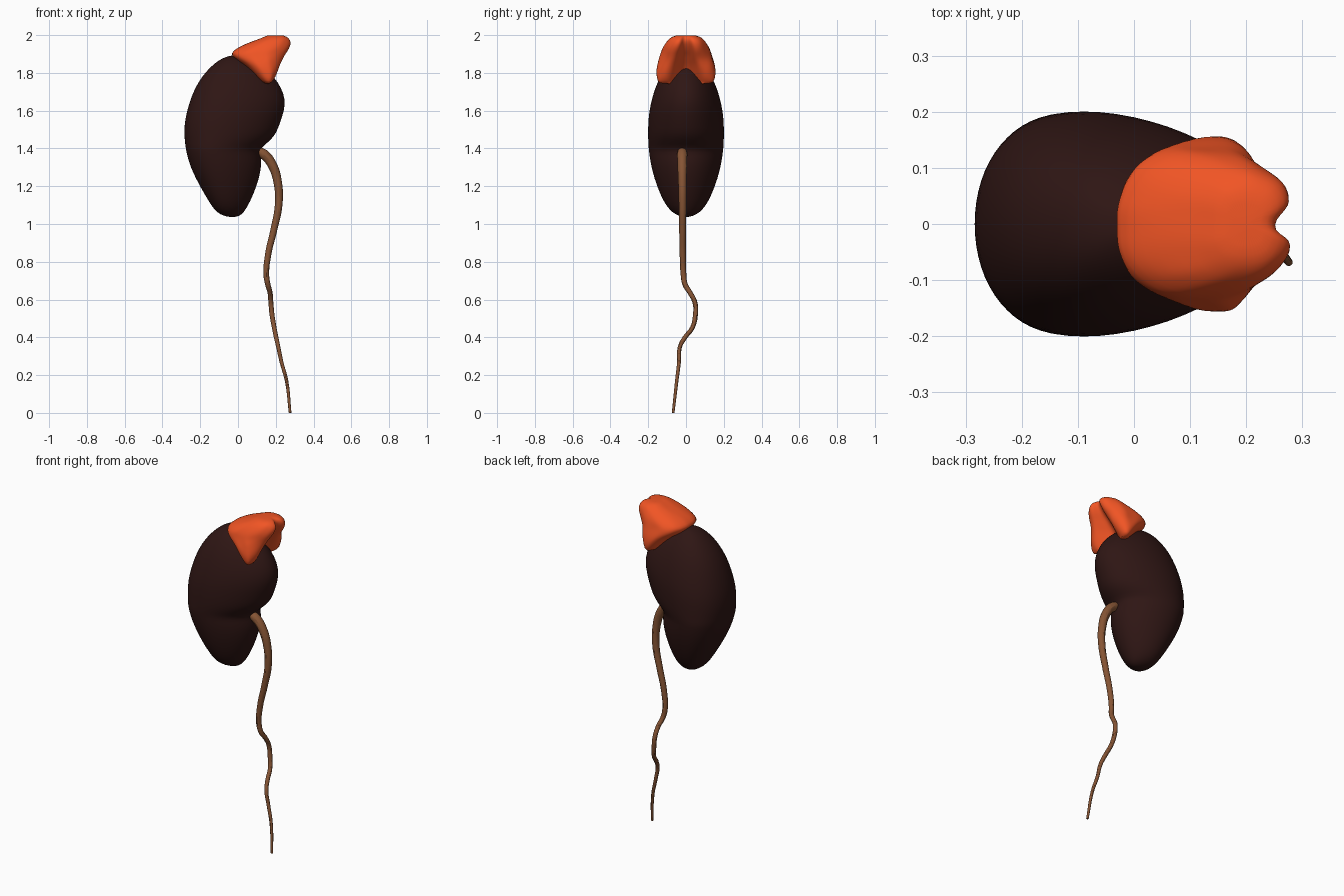
import bpy, bmesh
from math import cos, sin, pi, exp, copysign
from mathutils import Vector, noise

if "Cube" in bpy.data.objects:
    bpy.data.objects.remove(bpy.data.objects["Cube"])


def finish(ob, name, color):
    ob.name = name
    mat = bpy.data.materials.new(name + "_colour")
    mat.diffuse_color = (*color, 1)
    mat.use_nodes = True
    mat.node_tree.nodes["Principled BSDF"].inputs["Base Color"].default_value = mat.diffuse_color
    ob.data.materials.append(mat)


def loft(name, rings, color, levels):
    """Skin a stack of rings, close both ends with a fan, and smooth."""
    bm = bmesh.new()
    loops = [[bm.verts.new(p) for p in ring] for ring in rings]
    n = len(loops[0])
    for a, b in zip(loops, loops[1:]):
        for i in range(n):
            j = (i + 1) % n
            bm.faces.new((a[i], a[j], b[j], b[i]))
    for loop in (loops[0], loops[-1]):
        mid = sum((v.co for v in loop), Vector()) / n
        pole = bm.verts.new(mid)
        for i in range(n):
            bm.faces.new((loop[i], loop[(i + 1) % n], pole))
    bmesh.ops.recalc_face_normals(bm, faces=bm.faces[:])
    for f in bm.faces:
        f.smooth = True
    me = bpy.data.meshes.new(name)
    bm.to_mesh(me)
    bm.free()
    ob = bpy.data.objects.new(name, me)
    bpy.context.collection.objects.link(ob)
    sub = ob.modifiers.new("smooth", 'SUBSURF')
    sub.levels = sub.render_levels = levels
    finish(ob, name, color)
    return ob


# Kidney: egg-shaped slices (z, left x, right x, half depth)
kidney = [
    (1.038, -.055, -.005, .022), (1.05, -.095, .02, .055), (1.075, -.125, .04, .088),
    (1.12, -.155, .066, .12), (1.20, -.202, .10, .155), (1.28, -.243, .122, .179),
    (1.34, -.264, .126, .191), (1.38, -.273, .117, .196), (1.405, -.278, .126, .199),
    (1.44, -.282, .17, .201), (1.48, -.286, .205, .202), (1.54, -.283, .226, .201),
    (1.60, -.270, .247, .195), (1.66, -.252, .252, .182), (1.72, -.228, .232, .164),
    (1.78, -.192, .192, .138), (1.83, -.148, .14, .106), (1.865, -.105, .075, .073),
    (1.885, -.065, .02, .04), (1.891, -.04, -.005, .018)]
rings = []
for z, xl, xr, d in kidney:
    c, a = (xl + xr) / 2, (xr - xl) / 2
    ts = [2 * pi * i / 32 for i in range(32)]
    rings.append([(c + a * (cos(t) - .2 * sin(t) ** 2), d * sin(t), z) for t in ts])
loft("kidney", rings, (.028, .008, .007), 1)

# Adrenal gland: slices notched on the +x side (z, left, right, half depth, notch x, notch width)
gland = [
    (1.742, .14, .19, .135, .10, .08), (1.755, .115, .212, .15, .10, .075),
    (1.80, .075, .228, .158, .12, .06), (1.84, .03, .238, .154, .14, .048),
    (1.87, -.015, .25, .146, .165, .04), (1.895, -.036, .262, .138, .185, .034),
    (1.915, -.03, .276, .132, .205, .03), (1.94, .01, .285, .12, .225, .025),
    (1.965, .07, .285, .103, .245, .02), (1.985, .125, .275, .085, .25, .02),
    (1.999, .15, .25, .06, .24, .02)]
rings = []
for z, xl, xr, d, nx, nw in gland:
    c, a = (xl + xr) / 2, (xr - xl) / 2
    ring = []
    for i in range(48):
        t = 2 * pi * (i + .5) / 48
        x = c + a * copysign(abs(cos(t)) ** .85, cos(t))
        y = d * copysign(abs(sin(t)) ** .85, sin(t))
        if cos(t) > 0:
            x = max(x - (xr - nx) * exp(-(y / nw) ** 2), min(nx, x))
        lump = noise.noise_vector(Vector((x, y, z)) * 22) * .006
        ring.append((x + lump.x, y + lump.y, z))
    rings.append(ring)
loft("adrenal_gland", rings, (.88, .09, .018), 1)

# Ureter: tapering tube along a winding path (x, y, z, radius)
path = [
    (.10, -.02, 1.385, .024), (.135, -.02, 1.37, .027), (.18, -.02, 1.315, .025),
    (.212, -.019, 1.21, .022), (.215, -.018, 1.10, .020), (.19, -.018, .97, .018),
    (.16, -.017, .84, .0165), (.15, -.013, .73, .015), (.158, -.005, .68, .014),
    (.170, .022, .635, .013), (.174, .047, .585, .013), (.18, .05, .52, .013),
    (.192, .033, .45, .012), (.202, -.005, .40, .012), (.213, -.032, .35, .011),
    (.23, -.037, .27, .010), (.257, -.049, .17, .009), (.276, -.068, 0, .007)]
cu = bpy.data.curves.new("ureter", 'CURVE')
cu.dimensions = '3D'
cu.bevel_depth = 1
cu.bevel_resolution = 4
cu.resolution_u = 6
cu.use_fill_caps = True
sp = cu.splines.new('BEZIER')
sp.bezier_points.add(len(path) - 1)
for p, (x, y, z, r) in zip(sp.bezier_points, path):
    p.co = (x, y, z)
    p.radius = r
    p.handle_left_type = p.handle_right_type = 'AUTO'
ureter = bpy.data.objects.new("ureter", cu)
bpy.context.collection.objects.link(ureter)
bpy.context.view_layer.objects.active = ureter
ureter.select_set(True)
bpy.ops.object.convert(target='MESH')
ureter = bpy.context.view_layer.objects.active
bpy.ops.object.shade_smooth_by_angle()
finish(ureter, "ureter", (.24, .09, .035))
